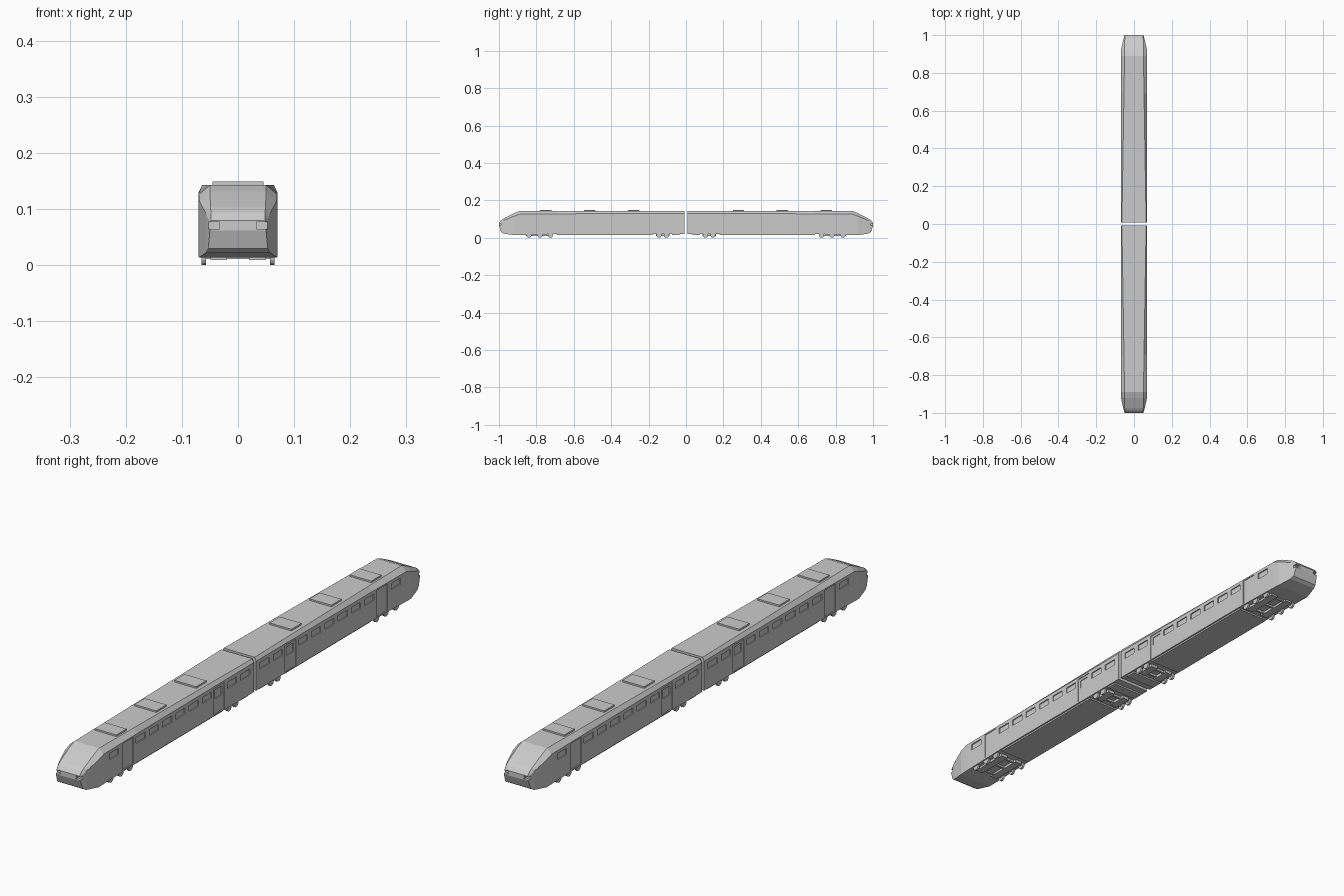
import bpy, bmesh
from math import pi
from mathutils import Matrix, Vector

if "Cube" in bpy.data.objects:
    bpy.data.objects.remove(bpy.data.objects["Cube"])

grey = bpy.data.materials.new("light_grey")
grey.use_nodes = True
COLOUR = (0.6, 0.6, 0.6, 1)
grey.diffuse_color = COLOUR
grey.node_tree.nodes["Principled BSDF"].inputs["Base Color"].default_value = COLOUR


def finish(name, bm):
    bmesh.ops.recalc_face_normals(bm, faces=bm.faces)
    mesh = bpy.data.meshes.new(name)
    bm.to_mesh(mesh)
    bm.free()
    mesh.materials.append(grey)
    ob = bpy.data.objects.new(name, mesh)
    bpy.context.collection.objects.link(ob)
    return ob


def boxes(name, ranges):
    """One object made of boxes, each given as x, y and z ranges."""
    bm = bmesh.new()
    for r in ranges:
        centre = Vector([(a + b) / 2 for a, b in r])
        size = [abs(b - a) for a, b in r]
        bmesh.ops.create_cube(bm, size=1, matrix=Matrix.Translation(centre) @ Matrix.Diagonal((*size, 1)))
    return finish(name, bm)


def both_sides(ranges):
    return [r for x, y, z in ranges for r in ((x, y, z), ((-x[1], -x[0]), y, z))]


def cut(target, ranges):
    cutter = boxes("cutter", both_sides(ranges))
    cutter.hide_render = True
    mod = target.modifiers.new("recess", "BOOLEAN")
    mod.operation, mod.solver, mod.object = "DIFFERENCE", "EXACT", cutter
    bpy.context.view_layer.objects.active = target
    bpy.ops.object.modifier_apply(modifier=mod.name)
    bpy.data.objects.remove(cutter)


def body():
    # y, half width, bottom z, shoulder z, roof half width, roof z
    stations = [
        (-0.007, 0.07, 0.02, 0.13, 0.064, 0.143),
        (-0.69, 0.07, 0.02, 0.128, 0.053, 0.143),
        (-0.89, 0.07, 0.015, 0.126, 0.05, 0.143),
        (-0.92, 0.069, 0.014, 0.115, 0.05, 0.131),
        (-0.975, 0.057, 0.022, 0.092, 0.049, 0.103),
        (-0.988, 0.053, 0.03, 0.082, 0.048, 0.094),
        (-1.0, 0.05, 0.062, 0.074, 0.048, 0.08),
    ]
    bm = bmesh.new()
    rings = []
    for y, w, zb, zs, rw, zr in stations:
        half = [(w, zb), (w, zs), (rw, zr)]
        loop = half + [(-x, z) for x, z in reversed(half)]
        rings.append([bm.verts.new((x, y, z)) for x, z in loop])
    for a, b in zip(rings, rings[1:]):
        for i in range(6):
            j = (i + 1) % 6
            bm.faces.new((a[i], a[j], b[j], b[i]))
    bm.faces.new(rings[0])
    bm.faces.new(rings[-1])
    return finish("front_car_body", bm)


def wheels(name, centres, radius=0.014):
    bm = bmesh.new()
    for y in centres:
        for x in (-0.061, 0.061):
            place = Matrix.Translation((x, y, radius)) @ Matrix.Rotation(pi / 2, 4, "Y")
            bmesh.ops.create_cone(bm, cap_ends=True, segments=16, radius1=radius,
                                  radius2=radius, depth=0.008, matrix=place)
    return finish(name, bm)


# Body shell with recessed doors, windows and headlights
shell = body()
DOORS = (-0.748, -0.21)
WINDOWS = [-0.83] + [-0.672 + 0.078 * i for i in range(6)] + [-0.135, -0.057]
recesses = [((0.067, 0.1), (y - 0.032, y + 0.032), (0.024, 0.122)) for y in DOORS]
recesses += [((0.066, 0.1), (y - 0.027, y + 0.027), (0.092, 0.115)) for y in WINDOWS]
recesses += [((0.033, 0.08), (-1.05, -0.988), (0.065, 0.077))]
cut(shell, recesses)
cut(shell, [((0.064, 0.1), (y - 0.02, y + 0.02), (0.08, 0.112)) for y in DOORS[1:]])

# Roof equipment
pods = boxes("front_car_roof_pods",
             [((-0.045, 0.045), (y - 0.03, y + 0.03), (0.14, 0.149)) for y in (-0.75, -0.515, -0.28)])

# Underfloor belly and bogies
belly = boxes("front_car_belly", [((-0.064, 0.064), (-0.69, -0.18), (0.014, 0.025))])
OUTER = (-0.84, -0.78, -0.725)
INNER = (-0.145, -0.104)
outer_wheels = wheels("front_car_nose_wheels", OUTER)
inner_wheels = wheels("front_car_inner_wheels", INNER)
frames = []
for axle_set in (OUTER, INNER):
    frames.append(((0.02, 0.049), (axle_set[0] - 0.015, axle_set[-1] + 0.015), (0.009, 0.025)))
    frames += [((0.0, 0.06), (y - 0.004, y + 0.004), (0.011, 0.019)) for y in axle_set]
frames.append(((0.0, 0.064), (-0.075, -0.035), (0.014, 0.025)))
bogies = boxes("front_car_bogie_frames", both_sides(frames))

# Second car is the first one turned around
for part in (shell, pods, belly, outer_wheels, inner_wheels, bogies):
    twin = part.copy()
    twin.name = part.name.replace("front", "rear")
    twin.rotation_euler.z = pi
    bpy.context.collection.objects.link(twin)
